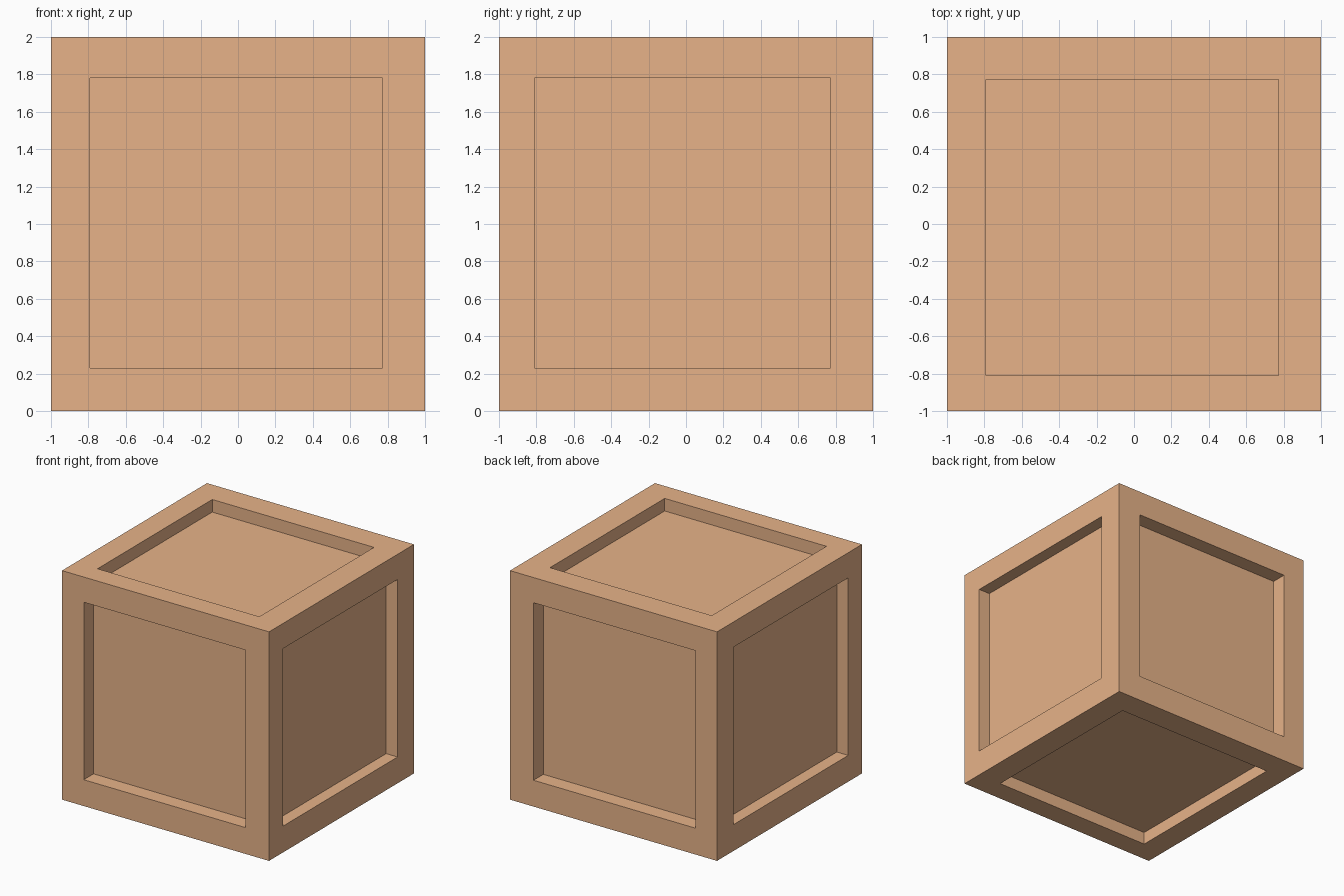
import bpy, bmesh
from mathutils import Vector

if "Cube" in bpy.data.objects:
    bpy.data.objects.remove(bpy.data.objects["Cube"])

# Opening limits on each axis, and recess depth of the panels facing that axis
LOW = Vector((-0.79, -0.81, 0.23))
HIGH = Vector((0.773, 0.773, 1.78))
DEPTH = Vector((0.11, 0.135, 0.11))

# Solid crate block
bm = bmesh.new()
bmesh.ops.create_cube(bm, size=2)
bmesh.ops.translate(bm, verts=bm.verts, vec=(0, 0, 1))
bm.normal_update()
sides = bm.faces[:]

# Frame border on all six sides, fitted to the slightly off-centre openings
bmesh.ops.inset_individual(bm, faces=sides, thickness=0.2)
bm.normal_update()
for face in sides:
    axis = max(range(3), key=lambda i: abs(face.normal[i]))
    centre = face.calc_center_median()
    for v in face.verts:
        for i in range(3):
            if i != axis:
                v.co[i] = HIGH[i] if v.co[i] > centre[i] else LOW[i]

# Panels sunk straight into the block
bm.normal_update()
panels = bmesh.ops.extrude_discrete_faces(bm, faces=sides)["faces"]
for face in panels:
    face.normal_update()
    n = face.normal.copy()
    axis = max(range(3), key=lambda i: abs(n[i]))
    bmesh.ops.translate(bm, verts=face.verts[:], vec=-n * DEPTH[axis])
bmesh.ops.recalc_face_normals(bm, faces=bm.faces)

mesh = bpy.data.meshes.new("crate")
bm.to_mesh(mesh)
bm.free()
crate = bpy.data.objects.new("crate", mesh)
bpy.context.collection.objects.link(crate)

# Light wood colour
wood = bpy.data.materials.new("wood")
wood.diffuse_color = (0.80, 0.45, 0.25, 1)
wood.use_nodes = True
wood.node_tree.nodes["Principled BSDF"].inputs["Base Color"].default_value = wood.diffuse_color
mesh.materials.append(wood)
